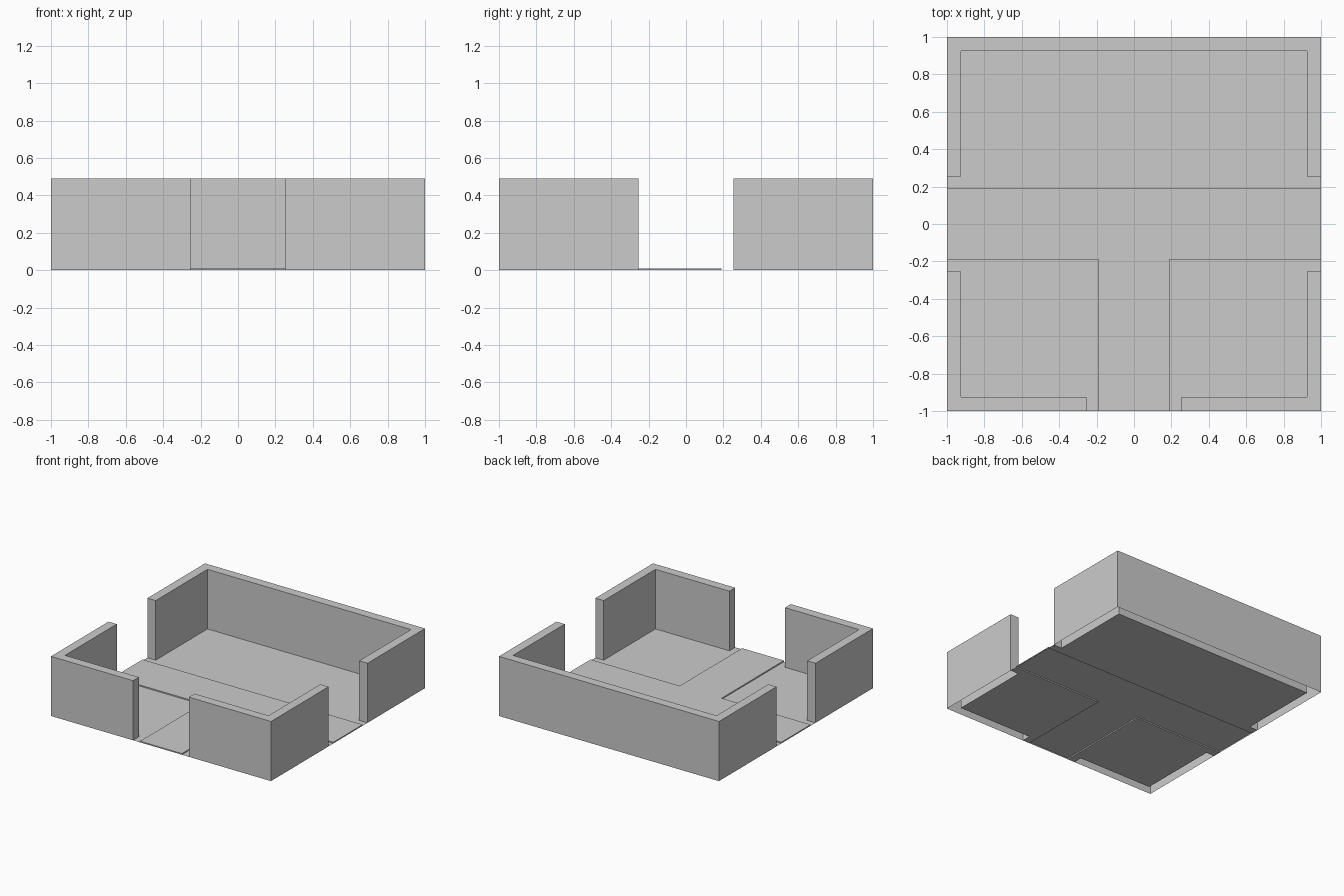
import bpy, bmesh

if "Cube" in bpy.data.objects:
    bpy.data.objects.remove(bpy.data.objects["Cube"])

OUT, INN = 1.0, 0.925      # outer and inner wall faces
GAP, PATH = 0.253, 0.19    # half widths of the openings and the path
WALL_H, PATH_H = 0.49, 0.01


def shell(name, outline, height):
    """Counter-clockwise plan outline -> top sheet plus side faces, open below."""
    bm = bmesh.new()
    top = [bm.verts.new((x, y, height)) for x, y in outline]
    bm.faces.new(top)
    if height > 0:
        low = [bm.verts.new((x, y, 0)) for x, y in outline]
        n = len(top)
        for i in range(n):
            j = (i + 1) % n
            bm.faces.new((low[i], low[j], top[j], top[i]))
    mesh = bpy.data.meshes.new(name)
    bm.to_mesh(mesh)
    bm.free()
    obj = bpy.data.objects.new(name, mesh)
    bpy.context.collection.objects.link(obj)


def mirrored(outline):
    return [(-x, y) for x, y in reversed(outline)]


# U-shaped back wall
shell("back_wall", [(OUT, GAP), (OUT, OUT), (-OUT, OUT), (-OUT, GAP),
                    (-INN, GAP), (-INN, INN), (INN, INN), (INN, GAP)], WALL_H)

# L-shaped front corner walls
corner = [(GAP, -OUT), (OUT, -OUT), (OUT, -GAP),
          (INN, -GAP), (INN, -INN), (GAP, -INN)]
shell("front_right_wall", corner, WALL_H)
shell("front_left_wall", mirrored(corner), WALL_H)

# floors between the walls and the path
shell("back_floor", [(-OUT, PATH), (OUT, PATH), (OUT, GAP), (INN, GAP),
                     (INN, INN), (-INN, INN), (-INN, GAP), (-OUT, GAP)], 0)
floor = [(PATH, -OUT), (GAP, -OUT), (GAP, -INN), (INN, -INN),
         (INN, -GAP), (OUT, -GAP), (OUT, -PATH), (PATH, -PATH)]
shell("front_right_floor", floor, 0)
shell("front_left_floor", mirrored(floor), 0)

# raised T-shaped path
shell("path", [(-PATH, -OUT), (PATH, -OUT), (PATH, -PATH), (OUT, -PATH),
               (OUT, PATH), (-OUT, PATH), (-OUT, -PATH), (-PATH, -PATH)], PATH_H)
